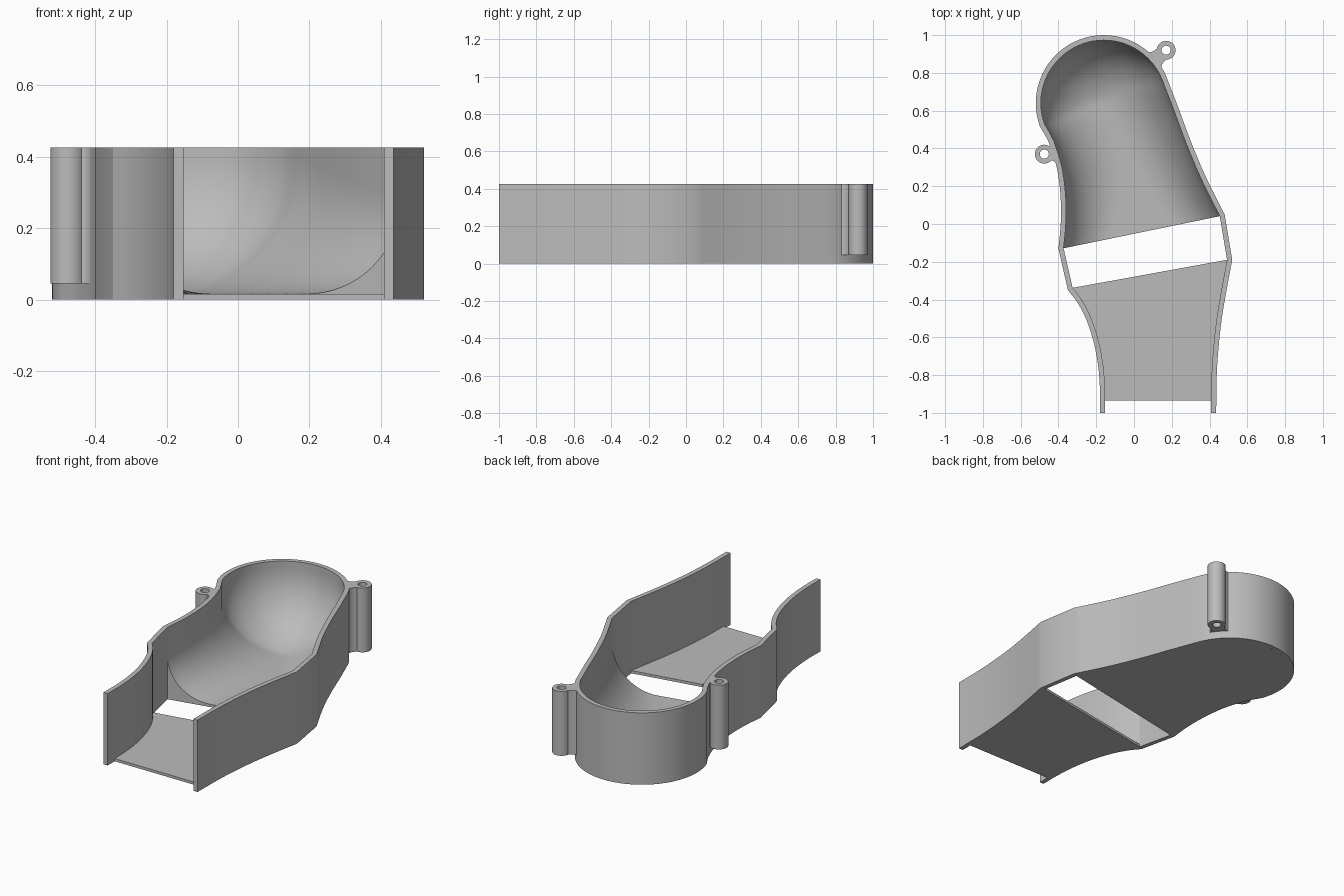
import bpy, bmesh, math
from mathutils import Vector
from mathutils.geometry import intersect_point_line

if "Cube" in bpy.data.objects:
    bpy.data.objects.remove(bpy.data.objects["Cube"], do_unlink=True)

HEIGHT, WALL, FLOOR = 0.425, 0.027, 0.016

grey = bpy.data.materials.new("plain grey")
grey.use_nodes = True
grey.diffuse_color = (0.5, 0.5, 0.5, 1)
grey.node_tree.nodes["Principled BSDF"].inputs["Base Color"].default_value = grey.diffuse_color


def finish(name, bm):
    bmesh.ops.recalc_face_normals(bm, faces=bm.faces)
    mesh = bpy.data.meshes.new(name)
    bm.to_mesh(mesh)
    bm.free()
    mesh.materials.append(grey)
    obj = bpy.data.objects.new(name, mesh)
    bpy.context.collection.objects.link(obj)
    bpy.ops.object.select_all(action="DESELECT")
    obj.select_set(True)
    bpy.context.view_layer.objects.active = obj
    bpy.ops.object.shade_smooth_by_angle(angle=math.radians(25))
    return obj


def strip(name, a, b, z0, z1, closed=False):
    """Solid between two matching outlines, from z0 up to z1."""
    bm = bmesh.new()
    rings = [[bm.verts.new((p.x, p.y, z)) for p in line]
             for line, z in ((a, z0), (b, z0), (b, z1), (a, z1))]
    n = len(a)
    for i in range(n if closed else n - 1):
        j = (i + 1) % n
        for k in range(4):
            r, s = rings[k], rings[(k + 1) % 4]
            bm.faces.new((r[i], r[j], s[j], s[i]))
    if not closed:
        for i in (0, n - 1):
            bm.faces.new([r[i] for r in rings])
    return finish(name, bm)


def spline(points, steps=6):
    """Smooth curve through the points."""
    p = [Vector(q) for q in points]
    p = [2 * p[0] - p[1]] + p + [2 * p[-1] - p[-2]]
    out = []
    for a, b, c, d in zip(p, p[1:], p[2:], p[3:]):
        for k in range(steps):
            t = k / steps
            out.append(0.5 * (2 * b + (c - a) * t + (2 * a - 5 * b + 4 * c - d) * t * t
                              + (3 * b - a - 3 * c + d) * t ** 3))
    return out + [p[-2]]


def offset(path, dist):
    """Move an open path sideways, to its right."""
    out = []
    for i, p in enumerate(path):
        d1 = (p - path[max(i - 1, 0)]).normalized()
        d2 = (path[min(i + 1, len(path) - 1)] - p).normalized()
        n1, n2 = Vector((d1.y, -d1.x)), Vector((d2.y, -d2.x))
        n = (n1 + n2).normalized()
        out.append(p + n * dist / max(n.dot(n1), n.dot(n2)))
    return out


def resample(path, count):
    """Evenly spaced points along a path."""
    lengths = [(b - a).length for a, b in zip(path, path[1:])]
    total, out = sum(lengths), []
    for k in range(count + 1):
        s, i = total * k / count, 0
        while i < len(lengths) - 1 and s > lengths[i]:
            s -= lengths[i]
            i += 1
        out.append(path[i].lerp(path[i + 1], min(s / lengths[i], 1)))
    return out


# Outer outline: left channel side, left chamber side, round end, right side
front_left = spline([(-.18, -1), (-.18, -.88), (-.19, -.75), (-.215, -.62),
                     (-.255, -.5), (-.30, -.415), (-.35, -.35)])
back_left = spline([(-.40, -.13), (-.388, 0), (-.388, .13), (-.40, .25),
                    (-.42, .34), (-.455, .44), (-.498, .517)])
centre, radius = Vector((-.16, .64)), .36
arc = [centre + radius * Vector((math.cos(math.radians(a)), math.sin(math.radians(a))))
       for a in range(195, 20, -5)]
back_right = spline([(.178, .763), (.235, .615), (.30, .44), (.38, .25), (.48, .05)])
front_right = spline([(.52, -.19), (.49, -.35), (.465, -.5), (.448, -.65),
                      (.438, -.8), (.435, -1)])
outer = front_left + back_left + arc + back_right + front_right
inner = offset(outer, WALL)
strip("side_wall", outer, inner, 0, HEIGHT)

# Flat channel floor in front of the slot
nl, nr = len(front_left), len(front_right)
left_edge = [p for p in inner[:nl] if p.y > -.935]
right_edge = [p for p in inner[-nr:] if p.y > -.935][::-1]
left_edge.insert(0, Vector((inner[0].x, -.935)))
right_edge.insert(0, Vector((inner[-1].x, -.935)))
strip("channel_floor", resample(left_edge, 24), resample(right_edge, 24), 0, FLOOR)

# Scooped chamber floor, rising in a round sweep into the walls
chamber = inner[nl:-nr]
apex = max(range(len(chamber)), key=lambda i: chamber[i].y)
ROWS, COLS = 64, 44
left_rail = resample(chamber[:apex + 1], ROWS)
right_rail = resample(chamber[apex:][::-1], ROWS)
rim = left_rail + right_rail[::-1][1:]


def scoop_height(p):
    d = 9
    for a, b in zip(rim, rim[1:]):
        q, t = intersect_point_line(p, a, b)
        q = a.lerp(b, min(max(t, 0), 1))
        d = min(d, (p - q).length)
    r = .24 + .13 * min(max((p.y + .1) / .8, 0), 1)
    return FLOOR + r - math.sqrt(max(r * r - max(r - d, 0) ** 2, 0))


bm = bmesh.new()
grid = []
for a, b in zip(left_rail, right_rail):
    row = []
    for k in range(COLS + 1):
        p = a.lerp(b, .5 - .5 * math.cos(math.pi * k / COLS))
        row.append(bm.verts.new((p.x, p.y, scoop_height(p))))
    grid.append(row)
for r, s in zip(grid, grid[1:]):
    for k in range(COLS):
        bm.faces.new((r[k], r[k + 1], s[k + 1], s[k]))
bmesh.ops.remove_doubles(bm, verts=bm.verts, dist=1e-5)
border = [e for e in bm.edges if e.is_boundary]
skirt = bmesh.ops.extrude_edge_only(bm, edges=border)["geom"]
for v in skirt:
    if isinstance(v, bmesh.types.BMVert):
        v.co.z = 0
bmesh.ops.contextual_create(bm, geom=[e for e in skirt if isinstance(e, bmesh.types.BMEdge)
                                      and e.is_boundary])
finish("chamber_floor", bm)


# Screw lugs: a tube and a flared web joining it to the wall
def lug(name, x, y, direction, reach):
    mid = Vector((x, y))
    turn = [Vector((math.cos(math.tau * k / 32), math.sin(math.tau * k / 32))) for k in range(32)]
    strip(name + "_tube", [mid + .05 * t for t in turn], [mid + .024 * t for t in turn],
          .045, HEIGHT, closed=True)
    along = Vector(direction).normalized()
    side = Vector((-along.y, along.x))
    a, b = [], []
    for k in range(9):
        t = k / 8
        base = mid + along * (.03 + (reach - .03) * t)
        half = .038 + .035 * t ** 3
        a.append(base + side * half)
        b.append(base - side * half)
    strip(name + "_web", a, b, .045, HEIGHT)


lug("right_side_lug", -.475, .37, (1, .12), .06)
lug("left_side_lug", .17, .92, (-.76, -.65), .095)
